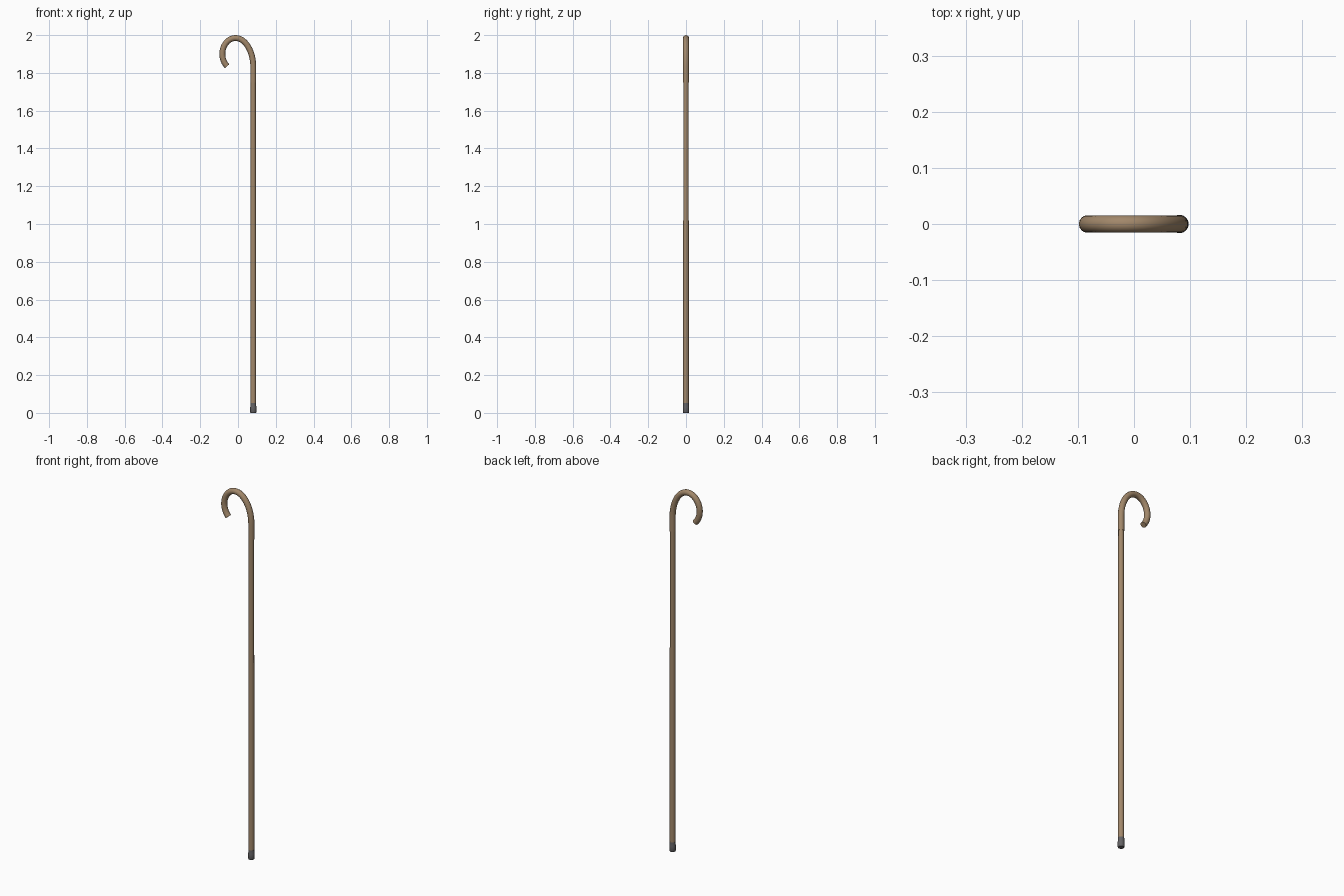
import bpy, bmesh
from math import sin, cos, pi, radians

if "Cube" in bpy.data.objects:
    bpy.data.objects.remove(bpy.data.objects["Cube"])

X = 0.081   # shaft axis
SIDES = 16


def material(name, rgb):
    m = bpy.data.materials.new(name)
    m.diffuse_color = (*rgb, 1)
    m.use_nodes = True
    m.node_tree.nodes["Principled BSDF"].inputs["Base Color"].default_value = m.diffuse_color
    return m


wood = material("wood", (0.36, 0.245, 0.145))
rubber = material("rubber", (0.13, 0.125, 0.13))


def finish(ob, mat):
    bpy.ops.object.select_all(action='DESELECT')
    ob.select_set(True)
    bpy.context.view_layer.objects.active = ob
    if ob.type == 'CURVE':
        bpy.ops.object.convert(target='MESH')
        ob = bpy.context.object
    ob.data.materials.clear()
    ob.data.materials.append(mat)
    bpy.ops.object.shade_smooth_by_angle(angle=radians(40))


def lathe(name, profile, mat):
    """Closed turned solid from (radius, z) rings on the shaft axis."""
    bm = bmesh.new()
    rings = [[bm.verts.new((X + r * cos(2 * pi * i / SIDES), r * sin(2 * pi * i / SIDES), z))
              for i in range(SIDES)] for r, z in profile]
    for a, b in zip(rings, rings[1:]):
        for i in range(SIDES):
            j = (i + 1) % SIDES
            bm.faces.new((a[i], a[j], b[j], b[i]))
    bm.faces.new(rings[0][::-1])
    bm.faces.new(rings[-1])
    me = bpy.data.meshes.new(name)
    bm.to_mesh(me)
    bm.free()
    ob = bpy.data.objects.new(name, me)
    bpy.context.collection.objects.link(ob)
    finish(ob, mat)


# Gently tapered shaft
lathe("shaft", [(0.0148, 0.03), (0.0148, 0.85), (0.0135, 1.76)], wood)

# Rubber tip with a narrow collar and a wider foot
lathe("rubber_tip", [(0.0145, 0), (0.0165, 0.004), (0.0165, 0.03), (0.0155, 0.036),
                     (0.0155, 0.052)], rubber)

# Crook handle: straight socket, then a tall arc and a tighter curl
R = 0.0155
path = [(X, 1.75), (X, 1.79)]
for i in range(13):
    t = pi / 2 * i / 12
    path.append((-0.013 + 0.094 * cos(t), 1.83 + (0.17 - R) * sin(t)))
for i in range(1, 19):
    t = pi / 2 + radians(140) * i / 18
    path.append((-0.013 + 0.070 * cos(t), 1.90 + (0.10 - R) * sin(t)))
cu = bpy.data.curves.new("crook_handle", 'CURVE')
cu.dimensions = '3D'
cu.bevel_depth = R
cu.bevel_resolution = 6
cu.use_fill_caps = True
sp = cu.splines.new('POLY')
sp.points.add(len(path) - 1)
for p, (x, z) in zip(sp.points, path):
    p.co = (x, 0, z, 1)
handle = bpy.data.objects.new("crook_handle", cu)
bpy.context.collection.objects.link(handle)
finish(handle, wood)
